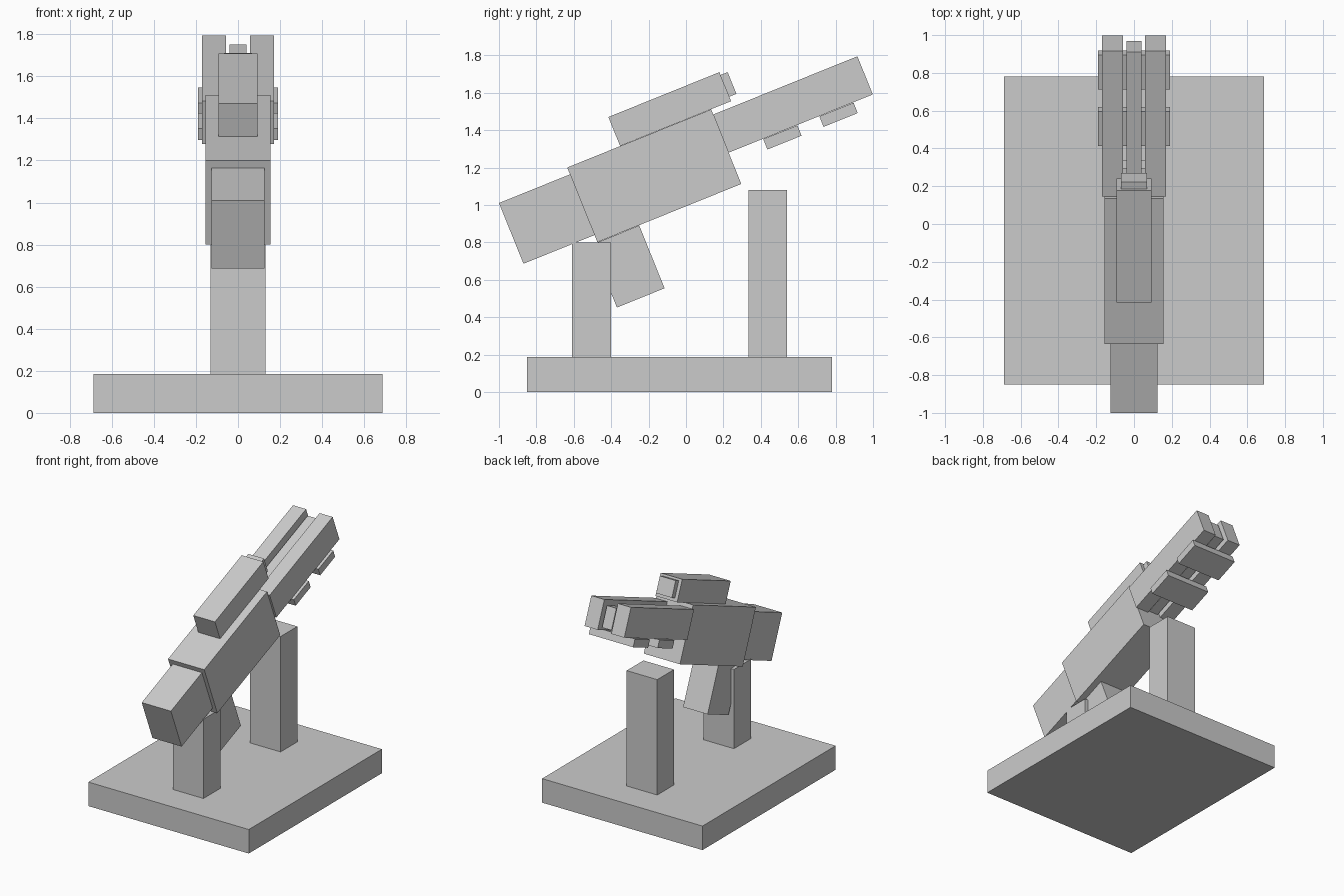
import bpy
from math import radians, sin, cos
from mathutils import Matrix, Vector

cube = bpy.data.objects.get("Cube")
if cube:
    bpy.data.objects.remove(cube, do_unlink=True)

GREY = (0.6, 0.6, 0.6, 1.0)
grey = bpy.data.materials.new("plain grey")
grey.use_nodes = True
grey.diffuse_color = GREY
grey.node_tree.nodes["Principled BSDF"].inputs["Base Color"].default_value = GREY

TILT = radians(22)
ALONG = Vector((0, cos(TILT), sin(TILT)))
DOWN = Vector((0, sin(TILT), -cos(TILT)))


def box(name, centre, size, tilt=0.0):
    """Sharp-edged block, optionally pitched about x."""
    bpy.ops.mesh.primitive_cube_add(size=1, location=centre, rotation=(tilt, 0, 0))
    ob = bpy.context.object
    ob.name = name
    ob.data.name = name
    ob.data.transform(Matrix.Diagonal((*size, 1)))
    ob.data.materials.append(grey)
    return ob


def tilted(name, y, z, width, length, height, x=0.0):
    """Pitched block placed by its upper front edge (y, z)."""
    centre = Vector((x, y, z)) + ALONG * length / 2 + DOWN * height / 2
    return box(name, centre, (width, length, height), TILT)


# Display stand
box("base", (0, -0.035, 0.093), (1.375, 1.63, 0.186))
box("front_post", (0, -0.505, 0.49), (0.262, 0.21, 0.62))
box("rear_post", (0, 0.437, 0.63), (0.262, 0.205, 0.90))

# Main body, stock and handle
tilted("stock", -1.0, 1.01, 0.25, 0.41, 0.35)
tilted("body", -0.635, 1.2, 0.31, 0.83, 0.43)
tilted("handle", -0.505, 0.787, 0.21, 0.275, 0.362)

# Sight on top
tilted("sight", -0.415, 1.47, 0.186, 0.64, 0.167)
tilted("sight_lens", 0.181, 1.693, 0.135, 0.045, 0.125)

# Barrels
for side, x in (("left", 0.114), ("right", -0.114)):
    tilted(side + "_barrel", 0.145, 1.483, 0.112, 0.832, 0.22, x)
tilted("centre_barrel", 0.159, 1.447, 0.08, 0.81, 0.16)

# Cross plates under the barrels
tilted("front_cross_plate", 0.413, 1.352, 0.38, 0.197, 0.06)
tilted("rear_cross_plate", 0.713, 1.473, 0.38, 0.197, 0.06)
